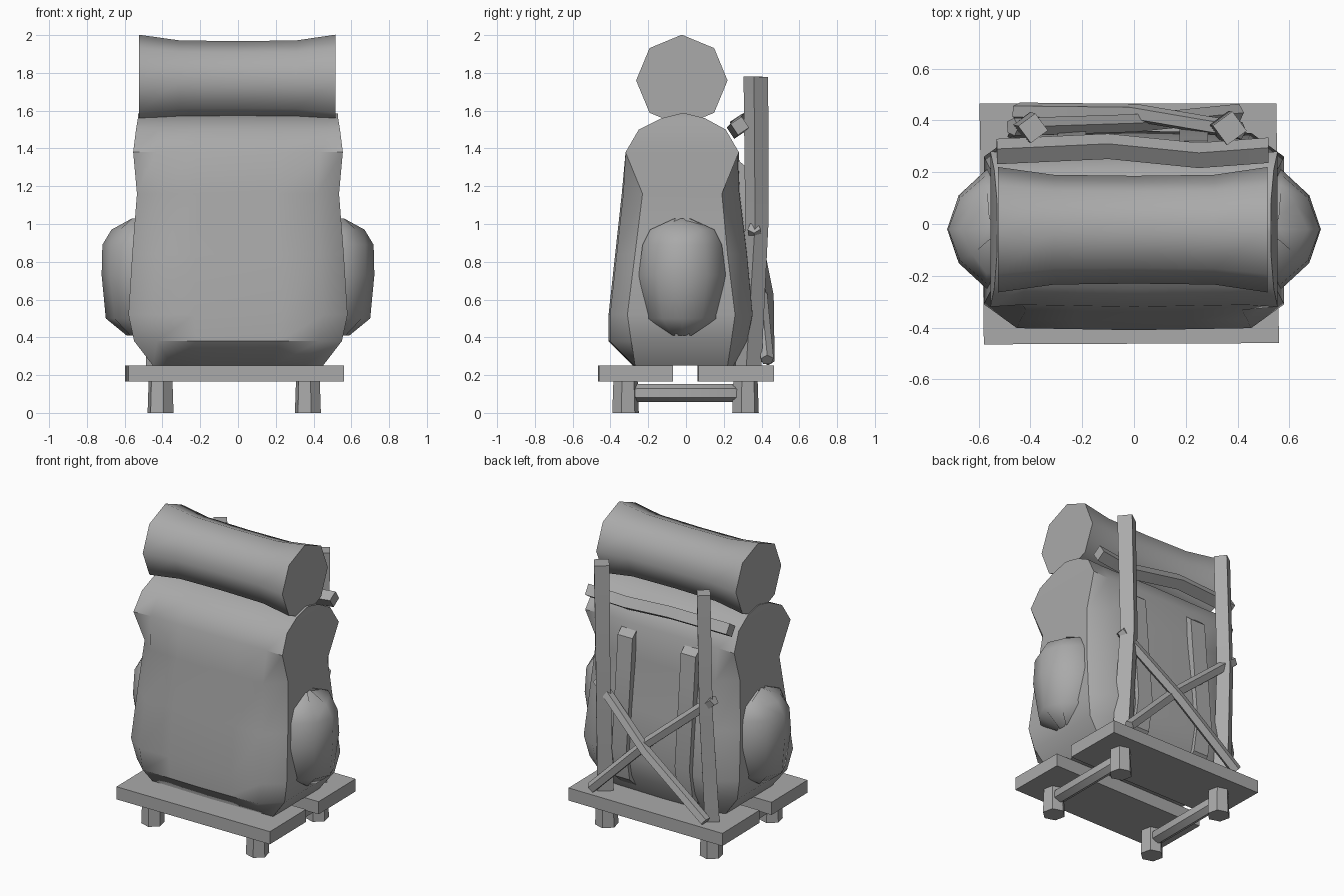
import bpy, bmesh, math
from mathutils import Vector

cube = bpy.data.objects.get("Cube")
if cube:
    bpy.data.objects.remove(cube, do_unlink=True)

GREY = (0.4, 0.4, 0.4, 1.0)
mat = bpy.data.materials.new("plain_grey")
mat.use_nodes = True
mat.diffuse_color = GREY
mat.node_tree.nodes["Principled BSDF"].inputs["Base Color"].default_value = GREY


def loft(name, rings, angle=40):
    """Skin a list of equal-length point rings and cap both ends."""
    bm = bmesh.new()
    rows = [[bm.verts.new(p) for p in ring] for ring in rings]
    n = len(rows[0])
    for a, b in zip(rows, rows[1:]):
        for i in range(n):
            j = (i + 1) % n
            bm.faces.new((a[i], a[j], b[j], b[i]))
    bm.faces.new(rows[0][::-1])
    bm.faces.new(rows[-1])
    bmesh.ops.remove_doubles(bm, verts=bm.verts[:], dist=0.0005)
    bmesh.ops.recalc_face_normals(bm, faces=bm.faces[:])
    mesh = bpy.data.meshes.new(name)
    bm.to_mesh(mesh)
    bm.free()
    mesh.materials.append(mat)
    obj = bpy.data.objects.new(name, mesh)
    bpy.context.collection.objects.link(obj)
    bpy.ops.object.select_all(action='DESELECT')
    obj.select_set(True)
    bpy.context.view_layer.objects.active = obj
    bpy.ops.object.shade_smooth_by_angle(angle=math.radians(angle))
    return obj


def tube(name, path, radii, sides, turn=0.0):
    """Faceted stick along a path; radii is one value or one per point."""
    pts = [Vector(p) for p in path]
    if not isinstance(radii, (list, tuple)):
        radii = [radii] * len(pts)
    axis = (pts[-1] - pts[0]).normalized()
    side = axis.cross(Vector((0, 1, 0) if abs(axis.y) < 0.9 else (1, 0, 0))).normalized()
    up = side.cross(axis)
    angles = [turn + math.tau * i / sides for i in range(sides)]
    return loft(name, [[p + (side * math.cos(a) + up * math.sin(a)) * r for a in angles]
                       for p, r in zip(pts, radii)], 50)


def slab(name, corners, z0, z1):
    return loft(name, [[(x, y, z) for x, y in corners] for z in (z0, z1)], 20)


# Main bag: height, half width, front at corner / middle, back at corner / middle
sections = [
    (0.25, 0.45, -0.27, -0.28, 0.22, 0.26),
    (0.38, 0.55, -0.29, -0.41, 0.24, 0.33),
    (0.52, 0.58, -0.31, -0.41, 0.26, 0.36),
    (0.84, 0.56, -0.27, -0.375, 0.22, 0.33),
    (1.16, 0.535, -0.23, -0.34, 0.19, 0.29),
    (1.38, 0.555, -0.32, -0.32, 0.28, 0.28),
    (1.50, 0.54, -0.25, -0.25, 0.21, 0.21),
    (1.56, 0.53, -0.13, -0.13, 0.10, 0.10),
    (1.585, 0.53, -0.03, -0.03, 0.0, 0.0),
]
spread = (-1, -0.78, -0.4, 0, 0.4, 0.78, 1)
rings = []
for z, w, fc, fm, bc, bk in sections:
    front = [(w * s, fc if abs(s) == 1 else fm + 0.01 * abs(s), z) for s in spread]
    back = [(w * s, bc if abs(s) == 1 else bk - 0.01 * abs(s), z) for s in reversed(spread)]
    rings.append(front + back)
loft("main_bag", rings, 45)

# Bedroll, pinched in the middle
tube("bedroll", [(x, -0.022, 1.76) for x in (-0.525, -0.31, 0, 0.31, 0.515)],
     [0.242, 0.212, 0.208, 0.212, 0.242], 8)

# Bulging side pockets: height, half depth, reach
pocket = [(0.41, 0.05, 0.59), (0.50, 0.185, 0.70), (0.73, 0.23, 0.722),
          (0.89, 0.21, 0.718), (0.97, 0.17, 0.67), (1.03, 0.04, 0.56)]
for label, s in (("left", 1), ("right", -1)):
    rings = []
    for z, hy, reach in pocket:
        prof = [(0.5, -1), (min(0.57, reach), -1), (reach - 0.045, -0.57), (reach, 0),
                (reach - 0.045, 0.57), (min(0.57, reach), 1), (0.5, 1)]
        rings.append([(s * x, -0.02 + hy * y, z) for x, y in prof])
    loft(label + "_pocket", rings, 50)

# Shoulder straps following the back of the bag
strap = [(0.24, 1.37), (0.32, 1.30), (0.335, 1.12), (0.385, 0.56),
         (0.35, 0.36), (0.26, 0.28), (0.22, 0.6)]
for label, x in (("left", 0.23), ("right", -0.24)):
    loft(label + "_strap", [[(x + d, y, z) for y, z in strap] for d in (-0.055, 0.055)], 30)

# Base boards
slab("front_board", [(-0.58, -0.465), (0.56, -0.46), (0.555, -0.07), (-0.585, -0.075)], 0.165, 0.25)
slab("back_board", [(-0.59, 0.06), (0.555, 0.065), (0.55, 0.465), (-0.597, 0.465)], 0.165, 0.25)

# Feet and the rungs joining them
for label, x in (("left", 0.37), ("right", -0.41)):
    for end, y in (("front", -0.32), ("back", 0.315)):
        tube(f"{label}_{end}_foot", [(x, y, 0), (x, y, 0.17)], [0.072, 0.066], 6, 0.3)
    tube(label + "_rung", [(x, y, 0.105) for y in (-0.29, -0.26, 0.26, 0.29)],
         [0.03, 0.047, 0.047, 0.03], 6)

# Upright frame poles
tube("left_pole", [(0.37, 0.33, 0.25), (0.355, 0.375, 1.0), (0.37, 0.37, 1.78)],
     [0.07, 0.062, 0.066], 4, 0.15)
tube("right_pole", [(-0.425, 0.33, 0.25), (-0.41, 0.375, 1.0), (-0.39, 0.37, 1.78)],
     [0.064, 0.058, 0.058], 4, 0.15)

# Top crossbar and diagonal braces
tube("crossbar", [(-0.53, 0.28, 1.53), (-0.1, 0.30, 1.54), (0.25, 0.265, 1.50), (0.52, 0.285, 1.52)],
     0.05, 4, 0.2)
tube("outer_brace", [(0.41, 0.36, 0.98), (0, 0.43, 0.63), (-0.45, 0.435, 0.28)], 0.036, 5)
tube("inner_brace", [(-0.47, 0.375, 1.08), (0, 0.39, 0.68), (0.40, 0.43, 0.28)], 0.036, 5)
